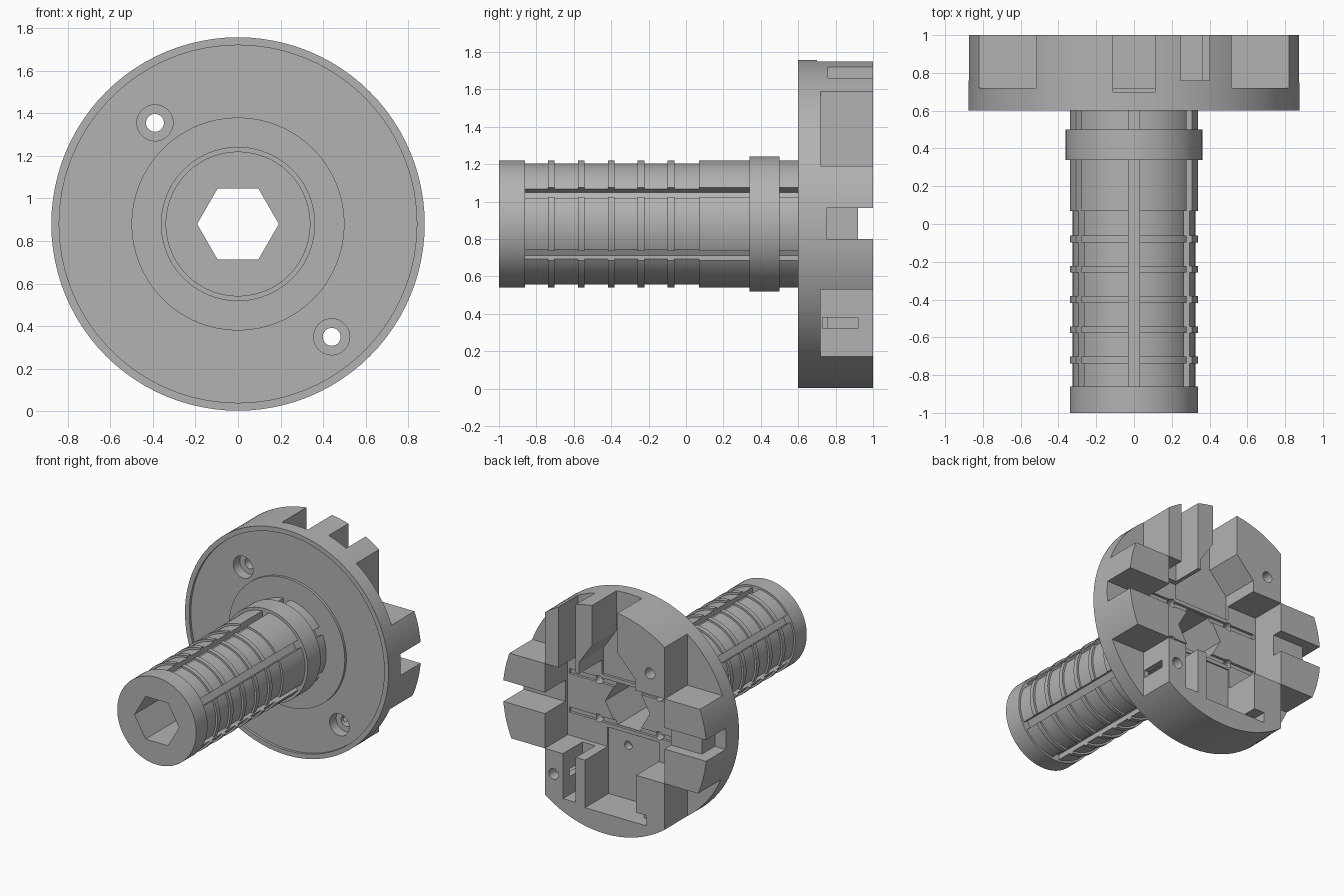
import bpy, bmesh, math
from mathutils import Matrix, Vector

if "Cube" in bpy.data.objects:
    bpy.data.objects.remove(bpy.data.objects["Cube"])

AXIS_Z = 0.88
R_DISC = 0.877

grey = bpy.data.materials.new("plain_grey")
grey.use_nodes = True
grey.diffuse_color = (0.45, 0.45, 0.45, 1)
grey.node_tree.nodes["Principled BSDF"].inputs["Base Color"].default_value = grey.diffuse_color


def finish(bm, name):
    bmesh.ops.recalc_face_normals(bm, faces=bm.faces)
    mesh = bpy.data.meshes.new(name)
    bm.to_mesh(mesh)
    bm.free()
    obj = bpy.data.objects.new(name, mesh)
    bpy.context.collection.objects.link(obj)
    obj.location.z = AXIS_Z
    mesh.materials.append(grey)
    return obj


def lathe(name, profile, steps=96):
    """Spin (radius, y) points about the y axis, closed at both ends."""
    bm = bmesh.new()
    pts = [(0, profile[0][1])] + profile + [(0, profile[-1][1])]
    vs = [bm.verts.new((r, y, 0)) for r, y in pts]
    es = [bm.edges.new(pair) for pair in zip(vs, vs[1:])]
    bmesh.ops.spin(bm, geom=vs + es, cent=(0, 0, 0), axis=(0, 1, 0),
                   angle=math.tau, steps=steps, use_merge=False)
    bmesh.ops.remove_doubles(bm, verts=bm.verts, dist=0.0005)
    return finish(bm, name)


def prism(outline, y0, y1):
    """Extrude an (x, z) outline along y."""
    bm = bmesh.new()
    face = bm.faces.new([bm.verts.new((x, y0, z)) for x, z in outline])
    out = bmesh.ops.extrude_face_region(bm, geom=[face])
    moved = [v for v in out["geom"] if isinstance(v, bmesh.types.BMVert)]
    bmesh.ops.translate(bm, verts=moved, vec=(0, y1 - y0, 0))
    return finish(bm, "cutter")


def box(x0, x1, z0, z1, y0, y1=1.1):
    return prism([(x0, z0), (x1, z0), (x1, z1), (x0, z1)], y0, y1)


def ngon(n, r, y0, y1, x=0, z=0):
    return prism([(x + r * math.cos(math.tau * i / n), z + r * math.sin(math.tau * i / n))
                  for i in range(n)], y0, y1)


def cut(obj, cutters):
    """Subtract each cutter and bake the result."""
    for c in cutters:
        c.hide_render = True
        mod = obj.modifiers.new("cut", "BOOLEAN")
        mod.operation = "DIFFERENCE"
        mod.solver = "EXACT"
        mod.object = c
    bpy.context.view_layer.update()
    deps = bpy.context.evaluated_depsgraph_get()
    mesh = bpy.data.meshes.new_from_object(obj.evaluated_get(deps))
    obj.modifiers.clear()
    obj.data = mesh
    for c in cutters:
        bpy.data.objects.remove(c)


def hex_bore():
    return ngon(6, 0.192, -1.2, 1.2)


# Flange disc with a shallow front recess around a central boss
disc = lathe("flange_disc", [(0.5, 0.6), (0.5, 0.62), (0.84, 0.62), (0.84, 0.6),
                             (R_DISC, 0.6), (R_DISC, 1.0)])

cutters = [hex_bore()]
# Corner notches
for side in (-1, 1):
    x0, x1 = sorted((side * 0.515, side * 1.0))
    cutters.append(box(x0, x1, 0.31, 1.0, 0.72))
    cutters.append(box(x0, x1, -1.0, -0.35, 0.72))
# Central cavity
cutters.append(box(-0.515, 0.515, -0.35, 0.31, 0.72))
# Upper slot, flared towards the cavity
cutters.append(prism([(-0.11, 1.0), (-0.11, 0.56), (-0.26, 0.40), (-0.26, 0.2),
                      (0.22, 0.2), (0.22, 0.40), (0.11, 0.56), (0.11, 1.0)], 0.70, 1.1))
# Narrow vertical slot and wide lower pocket
cutters.append(box(0.25, 0.40, 0.2, 1.0, 0.76))
cutters.append(box(0.25, 0.36, -0.70, -0.2, 0.76))
cutters.append(box(-0.27, 0.17, -0.72, -0.2, 0.71))
cutters.append(box(-0.36, -0.2, -0.72, -0.64, 0.90))
# Cross channel through both side lugs
cutters.append(box(0.4, 1.0, -0.08, 0.085, 0.75))
cutters.append(box(-1.0, -0.4, -0.08, 0.085, 0.92))
cutters.append(box(-1.0, -0.78, -0.08, 0.085, 0.76))
# Nut trap beside the lower screw hole
cutters.append(box(0.30, 0.6, -0.56, -0.50, 0.73, 0.92))
# Two counterbored through holes
for x, z in ((-0.39, 0.475), (0.44, -0.53)):
    cutters.append(ngon(32, 0.042, 0.5, 1.1, x, z))
    cutters.append(ngon(32, 0.085, 0.5, 0.70, x, z))
# Shallow grooves and small screw holes in the cavity floor
for z in (-0.15, 0.15):
    cutters.append(box(-0.5, 0.5, z - 0.02, z + 0.02, 0.70))
    for x in (-0.27, 0.25):
        cutters.append(ngon(16, 0.032, 0.65, 1.1, x, z))
cutters.append(ngon(16, 0.032, 0.65, 1.1, 0, -0.3))
cut(disc, cutters)

# Ribbed shaft
R_OUT, R_BODY = 0.34, 0.325
profile = [(R_OUT, -1.0), (R_OUT, -0.86), (R_BODY, -0.86)]
for i in range(5):
    y = -0.72 + 0.16 * i
    profile += [(R_BODY, y - 0.018), (R_OUT, y - 0.018), (R_OUT, y + 0.018), (R_BODY, y + 0.018)]
profile += [(R_BODY, 0.07), (R_OUT, 0.07), (R_OUT, 0.61)]
shaft = lathe("ribbed_shaft", profile)

# Six lengthwise grooves
grooves = []
for k in range(6):
    g = box(0.285, 0.45, -0.029, 0.029, -0.86, 0.6)
    g.data.transform(Matrix.Rotation(math.radians(30 + 60 * k), 4, "Y"))
    grooves.append(g)
cut(shaft, grooves + [hex_bore()])

# Collar near the flange
collar = lathe("shaft_collar", [(0.362, 0.34), (0.362, 0.5)])
cut(collar, [hex_bore()])

# Smooth the round walls, keep edges crisp
for obj in bpy.context.view_layer.objects:
    obj.select_set(obj in (disc, shaft, collar))
bpy.context.view_layer.objects.active = disc
bpy.ops.object.shade_smooth_by_angle(angle=math.radians(25))
